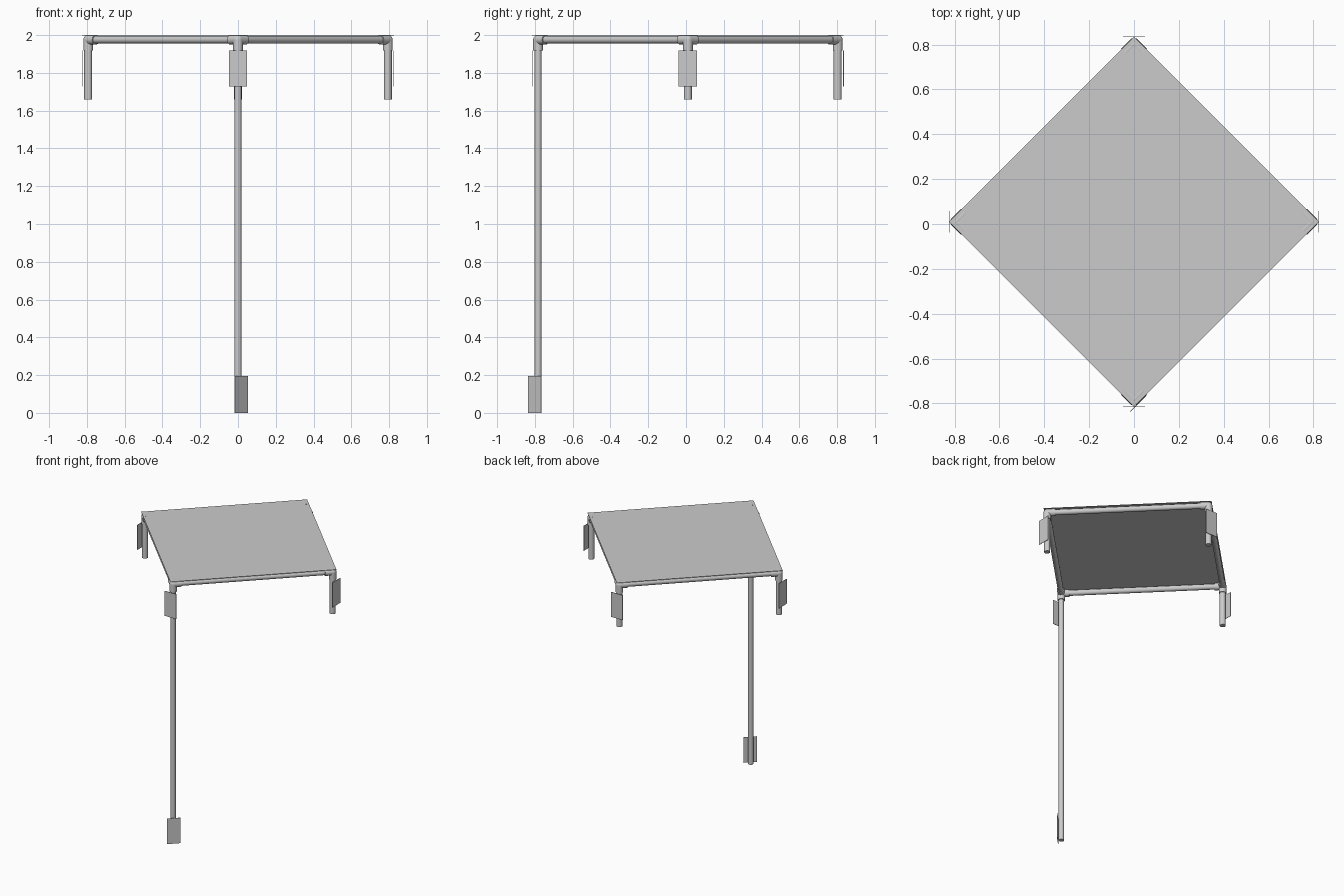
import bpy, math
from mathutils import Vector

if "Cube" in bpy.data.objects:
    bpy.data.objects.remove(bpy.data.objects["Cube"])

CY = 0.01          # frame centre in y
D = 0.793          # half diagonal of the frame
ZP = 1.975         # centre height of the top rails
R_PIPE, R_FIT = 0.02, 0.026


def finish(name, smooth=True):
    ob = bpy.context.object
    ob.name = name
    if smooth:
        bpy.ops.object.shade_smooth_by_angle()
    return ob


def tube(name, a, b, r):
    a, b = Vector(a), Vector(b)
    bpy.ops.mesh.primitive_cylinder_add(vertices=32, radius=r, depth=(b - a).length,
                                        location=(a + b) / 2)
    ob = finish(name)
    ob.rotation_euler = (b - a).to_track_quat('Z', 'Y').to_euler()
    return ob


def box(name, loc, size, angle):
    bpy.ops.mesh.primitive_cube_add(size=1, location=loc, rotation=(0, 0, angle))
    ob = finish(name, False)
    ob.scale = size
    return ob


# corners in order: front, right, back, left
names = ["front", "right", "back", "left"]
dirs = [Vector((0, -1, 0)), Vector((1, 0, 0)), Vector((0, 1, 0)), Vector((-1, 0, 0))]
corners = [Vector((0, CY, ZP)) + d * D for d in dirs]

for i, (n, c, d) in enumerate(zip(names, corners, dirs)):
    # top rail to the next corner
    tube(n + "_rail", c, corners[(i + 1) % 4], R_PIPE)
    # leg: only the front one reaches the ground
    r = 0.0185 if i == 0 else 0.021
    tube(n + "_leg", c, (c.x, c.y, 0 if i == 0 else 1.66), r)
    # three-way corner fitting
    bpy.ops.mesh.primitive_uv_sphere_add(segments=32, ring_count=16, radius=R_FIT, location=c)
    finish(n + "_fitting_elbow")
    tube(n + "_fitting_socket_down", c, c - Vector((0, 0, 0.056)), R_FIT)
    for side, j in (("a", i + 1), ("b", i - 1)):
        along = (corners[j % 4] - c).normalized()
        tube(n + "_fitting_socket_" + side, c, c + along * 0.056, R_FIT)
    # blank tag plate on the outer side of the leg
    p = Vector((0, CY, 1.823)) + d * 0.824
    box(n + "_tag", p, (0.097, 0.003, 0.19), i * math.pi / 2)

# foot tag, turned 45 degrees against the front leg
foot = corners[0]
box("foot_tag", (0.018, foot.y - 0.018, 0.097), (0.097, 0.003, 0.194), math.pi / 4)

# flat canopy sheet resting on the rails
side = 0.825 * math.sqrt(2)
box("canopy_sheet", (0, CY, 1.9985), (side, side, 0.003), math.pi / 4)
